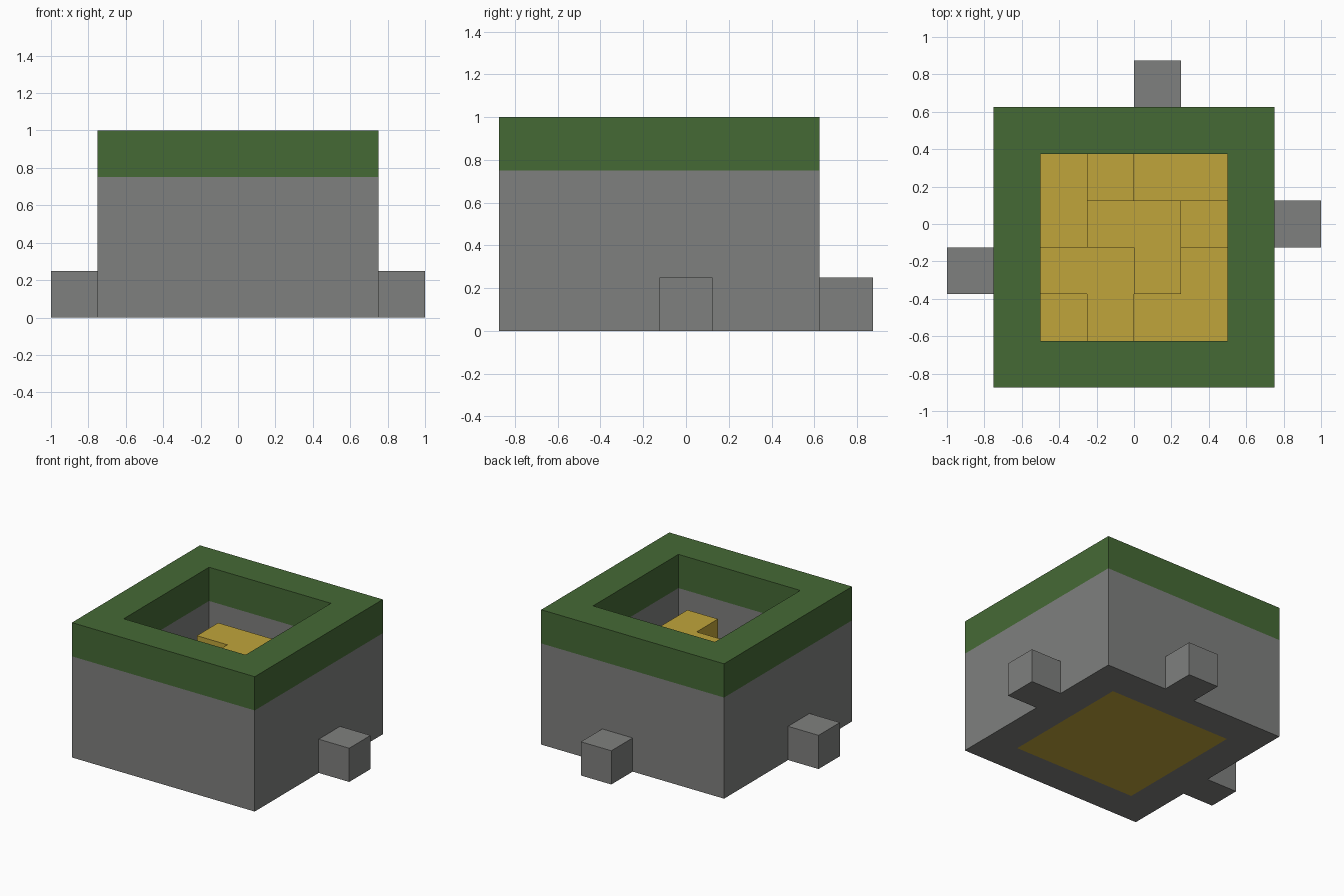
import bpy, bmesh

if "Cube" in bpy.data.objects:
    bpy.data.objects.remove(bpy.data.objects["Cube"], do_unlink=True)

U = 0.25            # block size
CY = -0.125         # centre of the enclosure in y


def material(name, rgb):
    m = bpy.data.materials.new(name)
    m.use_nodes = True
    color = (*rgb, 1)
    m.diffuse_color = color
    bsdf = next(n for n in m.node_tree.nodes if n.type == 'BSDF_PRINCIPLED')
    bsdf.inputs["Base Color"].default_value = color
    bsdf.inputs["Roughness"].default_value = 0.9
    return m


stone = material("stone_grey", (0.212, 0.216, 0.209))
grass = material("moss_green", (0.060, 0.143, 0.036))
gold = material("gold_yellow", (0.527, 0.376, 0.044))


def finish(name, bm, mats):
    bmesh.ops.remove_doubles(bm, verts=bm.verts, dist=0.0001)
    bm.normal_update()
    mesh = bpy.data.meshes.new(name)
    bm.to_mesh(mesh)
    bm.free()
    for m in mats:
        mesh.materials.append(m)
    obj = bpy.data.objects.new(name, mesh)
    bpy.context.collection.objects.link(obj)
    return obj


def quad(bm, *pts):
    return bm.faces.new([bm.verts.new(p) for p in pts])


# Square wall ring: grey courses below, a green course on top
OUTER, INNER = 3 * U, 2 * U
corners = [(-1, -1), (1, -1), (1, 1), (-1, 1)]


def ring_point(i, half, z):
    sx, sy = corners[i % 4]
    return (sx * half, CY + sy * half, z)


bm = bmesh.new()
section = [(OUTER, 0), (OUTER, 3 * U), (OUTER, 4 * U),
           (INNER, 4 * U), (INNER, 3 * U), (INNER, 0)]
for i in range(4):
    for k, a in enumerate(section):
        b = section[(k + 1) % len(section)]
        f = quad(bm, ring_point(i, *a), ring_point(i + 1, *a),
                 ring_point(i + 1, *b), ring_point(i, *b))
        f.material_index = int(f.calc_center_median().z > 3 * U)
finish("wall_ring", bm, [stone, grass])

# Loose stone blocks against the walls (centre x, centre y)
for name, x, y in (("left_block", 3.5 * U, 0),
                   ("right_block", -3.5 * U, -U),
                   ("back_block", U / 2, 3 * U)):
    bm = bmesh.new()
    bmesh.ops.create_cube(bm, size=U)
    bmesh.ops.translate(bm, verts=bm.verts, vec=(x, y, U / 2))
    finish(name, bm, [stone])

# Stepped golden heap; each digit is a stack height, rows run back to front
rows = ["1211", "1332", "2231", "1211"]
heights = {(c, 3 - r): int(ch) for r, row in enumerate(rows)
           for c, ch in enumerate(row)}


def heap_point(c, r, h):
    return ((c - 2) * U, CY + (r - 2) * U, h * U)


bm = bmesh.new()
for (c, r), h in heights.items():
    cell = [(c, r), (c + 1, r), (c + 1, r + 1), (c, r + 1)]
    quad(bm, *[heap_point(*p, h) for p in cell])
    quad(bm, *[heap_point(*p, 0) for p in reversed(cell)])
    # Side faces only where the neighbouring stack is lower
    for k, (dc, dr) in enumerate([(0, -1), (1, 0), (0, 1), (-1, 0)]):
        p, q = cell[k], cell[(k + 1) % 4]
        for z in range(heights.get((c + dc, r + dr), 0), h):
            quad(bm, heap_point(*p, z), heap_point(*q, z),
                 heap_point(*q, z + 1), heap_point(*p, z + 1))
finish("gold_heap", bm, [gold])
